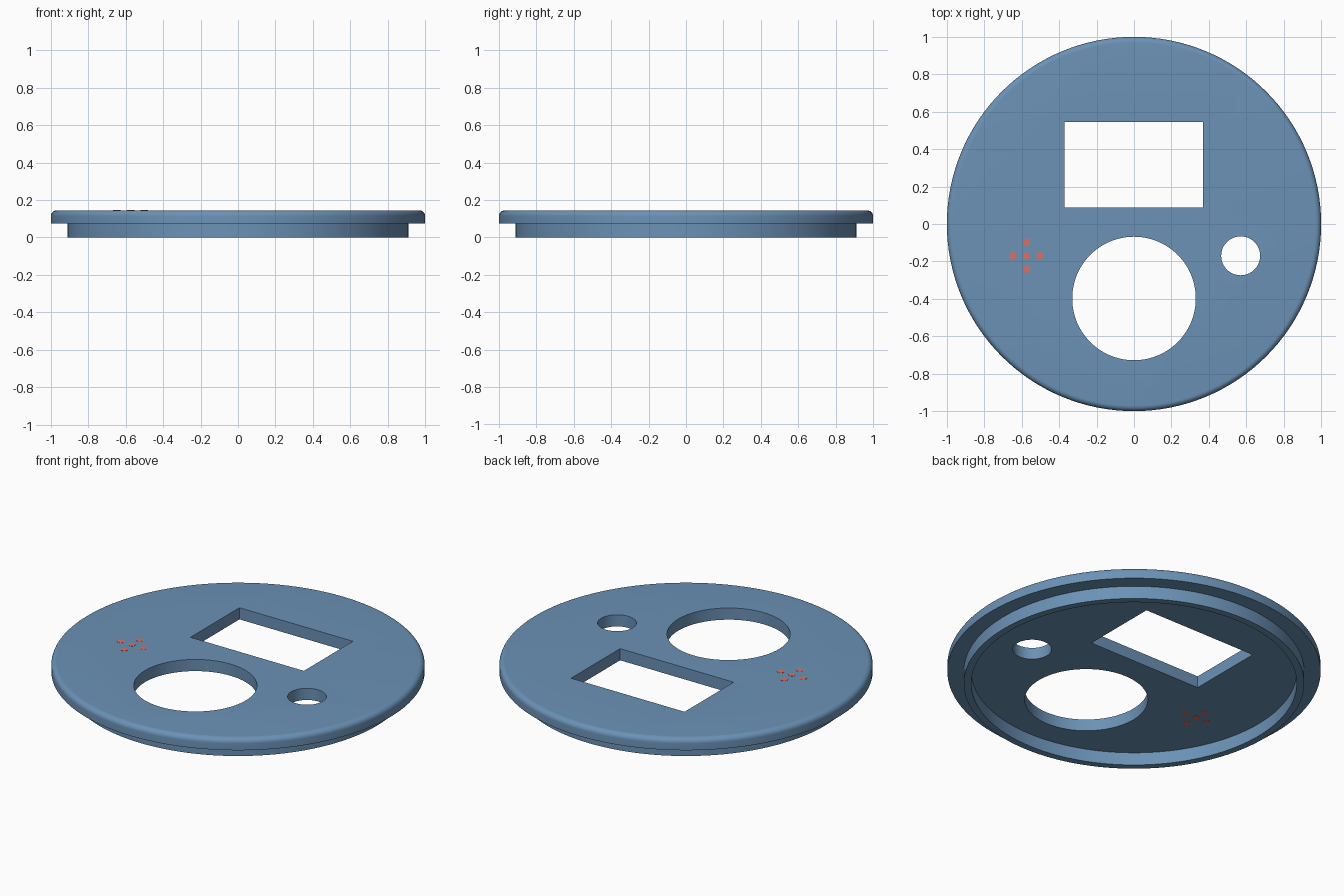
import bpy, math

if "Cube" in bpy.data.objects:
    bpy.data.objects.remove(bpy.data.objects["Cube"])

SEG = 128
FLOOR, TOP = 0.075, 0.144


def material(name, rgb):
    m = bpy.data.materials.new(name)
    m.diffuse_color = (*rgb, 1)
    m.use_nodes = True
    m.node_tree.nodes["Principled BSDF"].inputs["Base Color"].default_value = m.diffuse_color
    return m


blue = material("steel blue", (0.147, 0.287, 0.468))
red = material("coral red", (0.66, 0.17, 0.15))


def lathe(name, profile, mat):
    """Revolve a closed (radius, z) profile around z."""
    n = len(profile)
    verts = [(r * math.cos(a), r * math.sin(a), z)
             for a in (2 * math.pi * i / SEG for i in range(SEG)) for r, z in profile]
    faces = []
    for i in range(SEG):
        j = (i + 1) % SEG
        for k in range(n - 1):
            faces.append((i * n + k, j * n + k, j * n + k + 1, i * n + k + 1))
    # flat caps at both open ends of the profile
    faces.append([i * n for i in reversed(range(SEG))])
    faces.append([i * n + n - 1 for i in range(SEG)])
    me = bpy.data.meshes.new(name)
    me.from_pydata(verts, [], faces)
    me.materials.append(mat)
    ob = bpy.data.objects.new(name, me)
    bpy.context.collection.objects.link(ob)
    return ob


def cylinder(name, x, y, r, z0, z1, mat, seg):
    bpy.ops.mesh.primitive_cylinder_add(vertices=seg, radius=r, depth=z1 - z0,
                                        location=(x, y, (z0 + z1) / 2))
    ob = bpy.context.object
    ob.name = name
    ob.data.materials.append(mat)
    return ob


# Lid: recessed underside, locating rim, overhanging flange, rounded top edge
R = 0.03
profile = [(0.872, FLOOR), (0.872, 0), (0.912, 0), (0.912, FLOOR), (1, FLOOR)]
profile += [(1 - R + R * math.cos(a), TOP - R + R * math.sin(a))
            for a in (math.pi / 2 * i / 8 for i in range(9))]
lid = lathe("lid", profile, blue)

# Openings: display window, large round hole, small button hole
bpy.ops.mesh.primitive_cube_add(size=1, location=(-0.001, 0.316, 0.1))
window = bpy.context.object
window.name = "window_cutter"
window.scale = (0.742, 0.458, 0.4)
window.data.materials.append(blue)
cutters = [window,
           cylinder("large_hole_cutter", 0, -0.398, 0.33, -0.1, 0.3, blue, 96),
           cylinder("small_hole_cutter", 0.57, -0.17, 0.104, -0.1, 0.3, blue, 64)]
bpy.context.view_layer.update()
for c in cutters:
    mod = lid.modifiers.new(c.name, "BOOLEAN")
    mod.operation, mod.solver, mod.object = "DIFFERENCE", "EXACT", c
bpy.context.view_layer.objects.active = lid
for c in cutters:
    bpy.ops.object.modifier_apply(modifier=c.name)
    bpy.data.objects.remove(c)

# Five indicator pins in a cross, flush through the lid
D = 0.073
for i, (dx, dy) in enumerate([(0, 0), (D, 0), (-D, 0), (0, D), (0, -D)]):
    cylinder(f"indicator_pin_{i + 1}", -0.574 + dx, -0.17 + dy, 0.02,
             FLOOR - 0.001, TOP + 0.001, red, 32)

# Smooth rounds, sharp corners
bpy.ops.object.select_all(action="DESELECT")
for ob in bpy.context.scene.objects:
    ob.select_set(True)
bpy.context.view_layer.objects.active = lid
bpy.ops.object.shade_smooth_by_angle(angle=math.radians(35))
